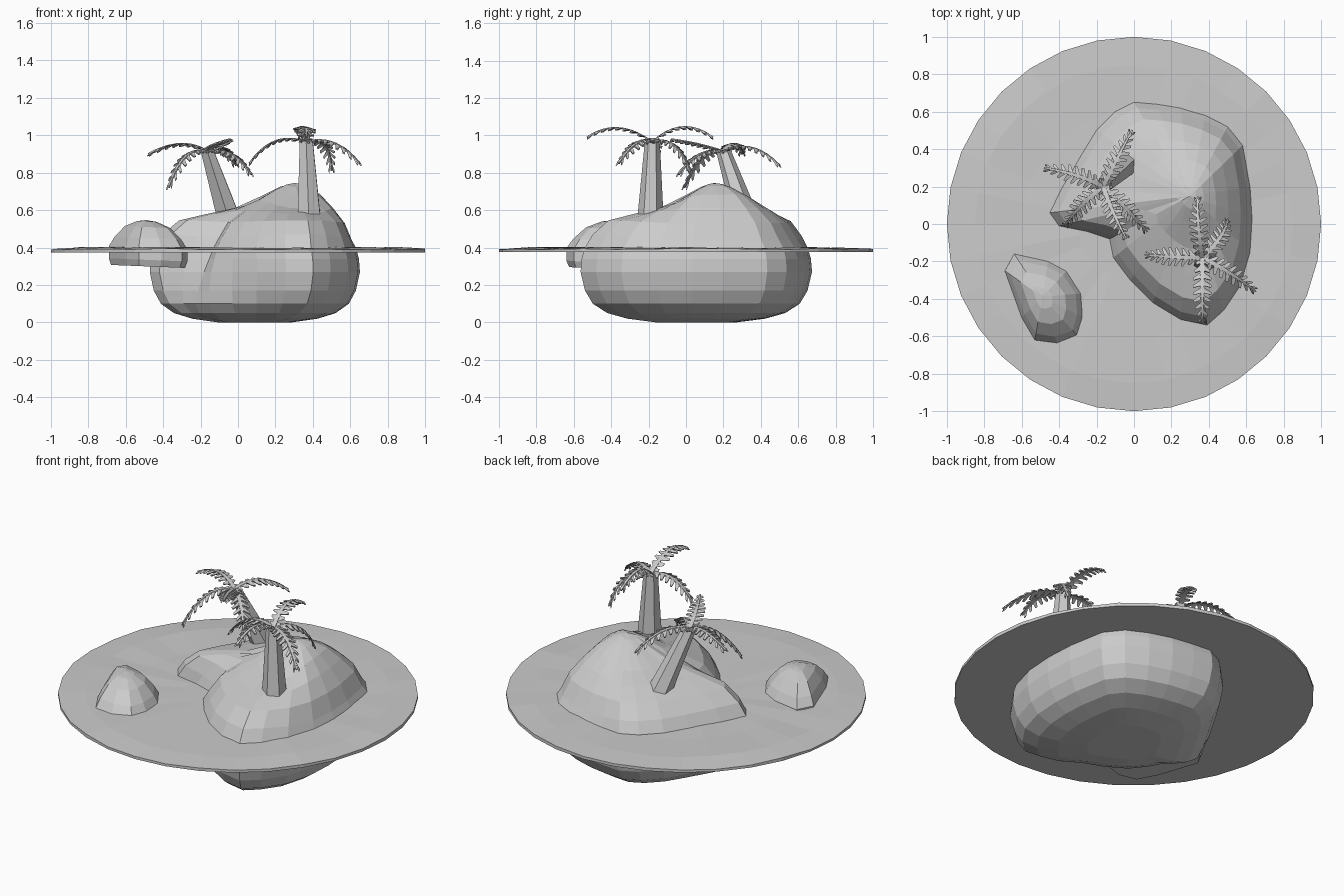
import bpy, math, random
from mathutils import Vector

if "Cube" in bpy.data.objects:
    bpy.data.objects.remove(bpy.data.objects["Cube"])

random.seed(4)


def make_object(name, verts, faces):
    mesh = bpy.data.meshes.new(name)
    mesh.from_pydata([tuple(v) for v in verts], [], faces)
    mesh.update()
    obj = bpy.data.objects.new(name, mesh)
    bpy.context.collection.objects.link(obj)
    return obj


def loft(name, rings, apex=None):
    """Skin rings listed from bottom to top (counter-clockwise) and close both ends."""
    n = len(rings[0])
    verts = [v for ring in rings for v in ring]
    faces = [(k * n + i, k * n + (i + 1) % n, (k + 1) * n + (i + 1) % n, (k + 1) * n + i)
             for k in range(len(rings) - 1) for i in range(n)]
    faces.append(tuple(reversed(range(n))))
    top = (len(rings) - 1) * n
    if apex:
        verts.append(apex)
        faces += [(top + i, top + (i + 1) % n, len(verts) - 1) for i in range(n)]
    else:
        faces.append(tuple(range(top, top + n)))
    return make_object(name, verts, faces)


def scaled(outline, centre, s):
    return [(centre[0] + (x - centre[0]) * s, centre[1] + (y - centre[1]) * s) for x, y in outline]


# Water: thin 32-sided disc with a gently uneven top
def circle(r, z, wobble=0):
    return [(r * math.cos(math.tau * i / 32), r * math.sin(math.tau * i / 32),
             z + random.uniform(-wobble, wobble)) for i in range(32)]


loft("water", [circle(1, .375), circle(1, .392, .004), circle(.85, .4, .004),
               circle(.6, .4, .004), circle(.3, .4)], (0, 0, .4))

# Island: shoreline outline, bulging below the water and rising to a peak
shore = [(.63, .03), (.62, .2), (.58, .42), (.5, .52), (.38, .58), (.25, .62), (.12, .64), (0, .65),
         (-.1, .6), (-.2, .5), (-.28, .37), (-.38, .2), (-.45, .06), (-.4, -.01), (-.25, -.04),
         (-.13, -.08), (-.11, -.18), (-.02, -.3), (.1, -.42), (.25, -.51), (.39, -.54),
         (.48, -.46), (.57, -.33), (.62, -.15)]
low_c, peak = (.09, .055), (.3, .15)


def filled(amount):
    """Fill in the notch of the shoreline by the given amount."""
    out = []
    for x, y in shore:
        dx, dy = x - low_c[0], y - low_c[1]
        r = math.hypot(dx, dy)
        k = 1 + amount * (max(r, .45) / r - 1)
        out.append((low_c[0] + dx * k, low_c[1] + dy * k))
    return out


rings = []
for z, s, fill in [(0, .36, 1), (.02, .62, 1), (.05, .8, .9), (.1, .93, .75), (.17, 1.0, .5),
                   (.27, 1.04, .25), (.34, 1.03, .1)]:
    rings.append([(x, y, z) for x, y in scaled(filled(fill), low_c, s)])
# each step: scale, height on the steep side, height along the lobes
for s, steep, lobe in [(1, .4, .4), (.94, .435, .47), (.82, .53, .545), (.62, .615, .58),
                       (.42, .685, .612), (.22, .728, .68), (.1, .742, .725)]:
    ring = []
    for (x, y), (sx, sy) in zip(scaled(shore, peak, s), shore):
        r = math.hypot(sx - peak[0], sy - peak[1])
        w = min(1, max(0, (r - .4) / .25))
        ring.append((x, y, steep + (lobe - steep) * w))
    rings.append(ring)
loft("island", rings, (*peak, .745))

# Rock beside the island
rock = [(-.27, -.5), (-.28, -.37), (-.36, -.25), (-.46, -.2), (-.64, -.16), (-.69, -.25),
        (-.6, -.5), (-.53, -.62), (-.41, -.64), (-.3, -.6)]
rock_c = (-.49, -.39)
loft("rock", [[(x, y, z - .04 * (x + .5)) for x, y in scaled(rock, rock_c, s)]
              for z, s in [(.3, .94), (.335, 1), (.4, 1), (.45, .85), (.51, .58), (.54, .25)]],
     (-.49, -.38, .547))


# Palm trunks: tapered six-sided posts
def trunk(name, base, top, r0, r1):
    base, top = Vector(base), Vector(top)
    rings = []
    for t in (0, .5, 1):
        c, r = base.lerp(top, t), r0 + (r1 - r0) * t
        rings.append([c + Vector((r * math.cos(math.tau * i / 6 + .5),
                                  r * math.sin(math.tau * i / 6 + .5), 0)) for i in range(6)])
    loft(name, rings)


# Palm frond: arched spine strip with paired pointed leaflets
def frond(name, base, mid, tip, pairs=9):
    b, m, t = Vector(base), Vector(mid), Vector(tip)
    ctrl = 2 * m - (b + t) / 2
    along = (t - b).normalized()
    side = Vector((-along.y, along.x, 0)).normalized()
    verts, faces = [], []

    def spine(u):
        return b * (1 - u) ** 2 + ctrl * 2 * u * (1 - u) + t * u * u

    for i in range(pairs + 1):
        u = i / pairs
        w = .014 * (1 - .7 * u)
        verts += [spine(u) - side * w, spine(u), spine(u) + side * w]
    for i in range(pairs):
        k = 3 * i
        faces += [(k, k + 1, k + 4, k + 3), (k + 1, k + 2, k + 5, k + 4)]
        u = (i + .5) / pairs
        width = .05 * min(1, .55 + 1.6 * u) * min(1, 1.75 * (1 - u) + .25)
        for sgn, off in ((-1, 0), (1, 2)):
            n = len(verts)
            drop = Vector((0, 0, -.012))
            verts += [spine((i + .7) / pairs) + side * sgn * width + drop,
                      spine((i + 1.0) / pairs) + side * sgn * width * .92 + drop,
                      spine((i + .75) / pairs) + side * sgn * .01]
            quad = (k + off, n, n + 1, n + 2)
            faces.append(quad if sgn < 0 else quad[::-1])
    obj = make_object(name, verts, [f[::-1] for f in faces])
    mod = obj.modifiers.new("thickness", "SOLIDIFY")
    mod.thickness, mod.offset = .008, 0


def palm(label, base, top, r0, r1, fronds):
    trunk(label + "_trunk", base, top, r0, r1)
    crown = (top[0], top[1], top[2] - .005)
    for i, (mid, tip) in enumerate(fronds):
        frond(f"{label}_frond_{i + 1}", crown, mid, tip)


palm("left_palm", (-.04, .33, .53), (-.165, .2, .92), .075, .04, [
    ((-.31, .26, .955), (-.48, .3, .9)),
    ((-.09, .35, .935), (-.01, .5, .84)),
    ((-.28, .1, .885), (-.37, -.01, .72)),
    ((-.11, .06, .955), (-.04, -.08, .98)),
    ((-.04, .08, .9), (.07, -.04, .79))])
palm("right_palm", (.38, -.19, .56), (.365, -.18, .97), .07, .04, [
    ((.345, -.02, 1.045), (.34, .145, .99)),
    ((.365, -.36, 1.04), (.365, -.53, .99)),
    ((.2, -.175, .97), (.06, -.165, .85)),
    ((.51, -.26, .96), (.65, -.36, .85)),
    ((.46, -.07, .95), (.5, .025, .81))])
